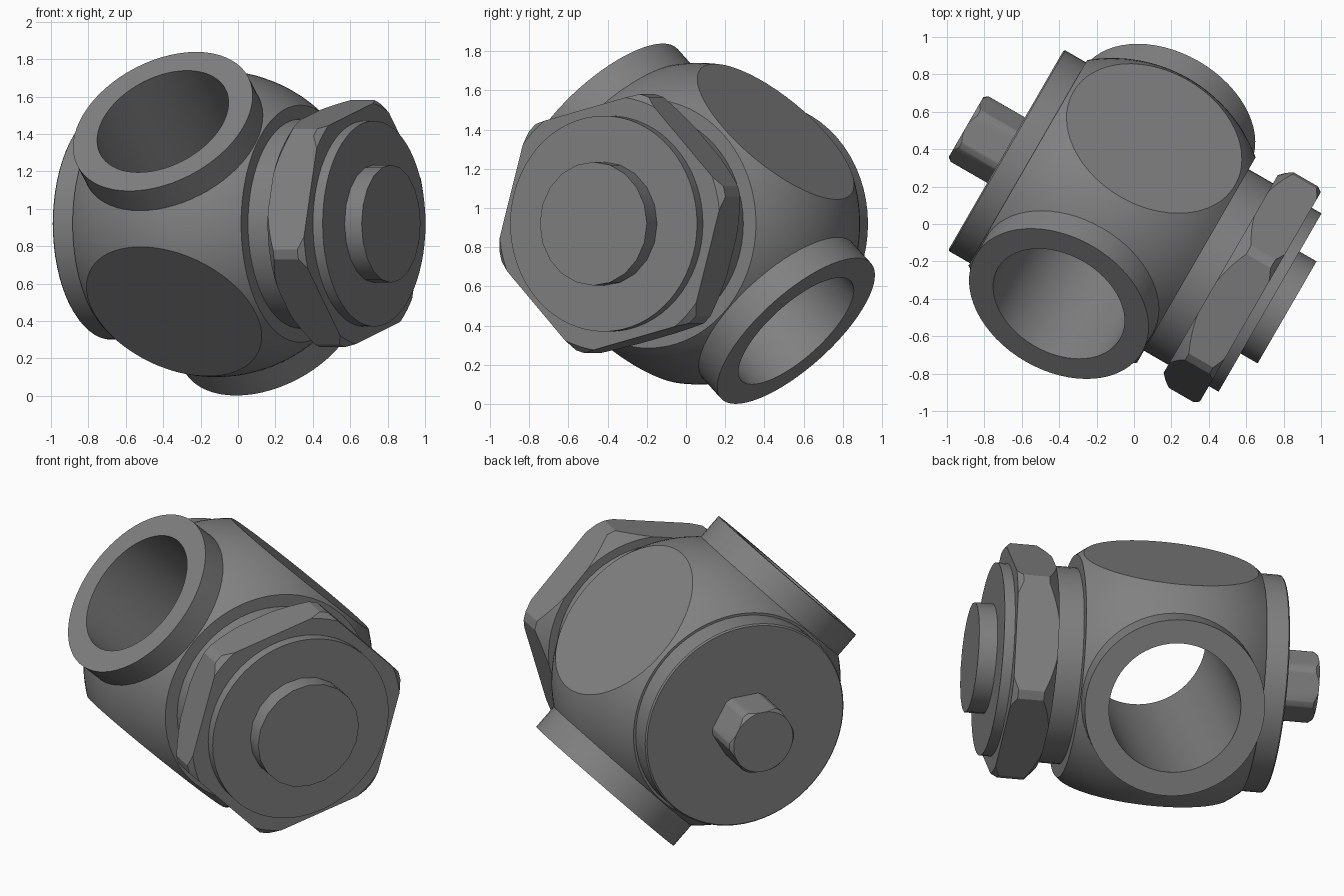
import bpy, bmesh
from math import sin, cos, pi, radians, sqrt
from mathutils import Matrix, Vector

cube = bpy.data.objects.get("Cube")
if cube:
    bpy.data.objects.remove(cube)

# Single metal colour
metal = bpy.data.materials.new("grey metal")
metal.use_nodes = True
GREY = (0.22, 0.22, 0.22, 1)
metal.diffuse_color = GREY
metal.node_tree.nodes["Principled BSDF"].inputs["Base Color"].default_value = GREY

# Frames: main axis is level and turned 30 degrees, ports cross it on a slant
CENTRE = Vector((0, 0, 0.92))
MAIN = Vector((cos(radians(30)), -0.5, 0))
SIDE = Vector((0.5, cos(radians(30)), 0))
UP = Vector((0, 0, 1))
SLANT = radians(43.8)
BODY_SHIFT = -0.135
SPHERE_R = 0.82
FLAT_D = 0.65
BORE_R = 0.377


def frame(x, y, z, origin):
    m = Matrix((x, y, z)).transposed().to_4x4()
    m.translation = origin
    return m


MAIN_FRAME = frame(SIDE, UP, MAIN, CENTRE)
PORT_DIR = UP * sin(SLANT) - SIDE * cos(SLANT)
PORT_ORIGIN = CENTRE + MAIN * BODY_SHIFT


def port_frame(sign):
    n = PORT_DIR * sign
    return frame(MAIN, n.cross(MAIN), n, PORT_ORIGIN)


def lathe(name, profile, matrix, sides=64, turn=0, closed=False, edit=None):
    """Revolve (radius, height) points round the local z axis."""
    bm = bmesh.new()
    vs = [bm.verts.new((r * cos(turn), r * sin(turn), h)) for r, h in profile]
    pairs = list(zip(vs, vs[1:])) + ([(vs[-1], vs[0])] if closed else [])
    edges = [bm.edges.new(p) for p in pairs]
    bmesh.ops.spin(bm, geom=vs + edges, cent=(0, 0, 0), axis=(0, 0, 1),
                   angle=2 * pi, steps=sides)
    bmesh.ops.remove_doubles(bm, verts=bm.verts[:], dist=1e-4)
    if edit:
        edit(bm)
    bmesh.ops.recalc_face_normals(bm, faces=bm.faces[:])
    mesh = bpy.data.meshes.new(name)
    bm.to_mesh(mesh)
    bm.free()
    mesh.materials.append(metal)
    ob = bpy.data.objects.new(name, mesh)
    bpy.context.collection.objects.link(ob)
    ob.matrix_world = matrix
    return ob


def disc(r, low, high, bevel=0.0):
    if not bevel:
        return [(0, low), (r, low), (r, high), (0, high)]
    return [(0, low), (r - bevel, low), (r, low + bevel),
            (r, high - bevel), (r - bevel, high), (0, high)]


def activate(ob):
    bpy.ops.object.select_all(action='DESELECT')
    ob.select_set(True)
    bpy.context.view_layer.objects.active = ob


def combine(ob, tool, operation):
    bpy.context.view_layer.update()
    activate(ob)
    mod = ob.modifiers.new("combine", 'BOOLEAN')
    mod.operation = operation
    mod.solver = 'EXACT'
    mod.object = tool
    bpy.ops.object.modifier_apply(modifier=mod.name)
    bpy.data.objects.remove(tool)
    return ob


def hex_part(name, radius, low, high, turn, trim):
    """Hexagonal prism with turned-down corners."""
    prism = lathe(name, disc(radius, low, high), MAIN_FRAME, 6, turn)
    return combine(prism, lathe("trim", trim, MAIN_FRAME, 96), 'INTERSECT')


# Ball body with four flats
def cut_flats(bm):
    for k in range(4):
        a = SLANT + pi / 2 * k
        n = Vector((-cos(a), sin(a), 0))
        cut = bmesh.ops.bisect_plane(
            bm, geom=bm.verts[:] + bm.edges[:] + bm.faces[:], dist=1e-5,
            plane_co=n * FLAT_D, plane_no=n, clear_outer=True)
        rim = [e for e in cut["geom_cut"] if isinstance(e, bmesh.types.BMEdge)]
        bmesh.ops.edgeloop_fill(bm, edges=rim)


HALF = 0.52
arc = []
for i in range(25):
    h = -HALF + 2 * HALF * i / 24
    arc.append((sqrt(SPHERE_R ** 2 - h * h), h + BODY_SHIFT))
profile = [(0, arc[0][1])] + arc + [(0, arc[-1][1])]
body = lathe("valve_body", profile, MAIN_FRAME, 96, edit=cut_flats)
bore = lathe("bore_cutter", disc(BORE_R, -1, 1), port_frame(1), 64)
parts = [combine(body, bore, 'DIFFERENCE')]

# Port collars on opposite sides
collar = [(BORE_R, FLAT_D), (0.515, 0.62), (0.515, 0.79), (BORE_R, 0.79)]
for name, sign in (("upper_port_collar", 1), ("lower_port_collar", -1)):
    parts.append(lathe(name, collar, port_frame(sign), closed=True))

# Round parts along the main axis
for name, r, low, high, bevel, sides in (
        ("back_flange", 0.62, -0.79, -0.64, 0.008, 64),
        ("neck", 0.56, 0.37, 0.56, 0, 64),
        ("front_disc", 0.55, 0.76, 0.84, 0, 64),
        ("front_cap", 0.315, 0.82, 0.945, 0, 20)):
    parts.append(lathe(name, disc(r, low, high, bevel), MAIN_FRAME, sides))

# Large hex nut and small bolt head
parts.append(hex_part(
    "hex_nut", 0.695, 0.535, 0.78, radians(14),
    [(0, 0.535), (0.61, 0.535), (0.68, 0.6), (0.68, 0.75), (0.65, 0.78), (0, 0.78)]))
parts.append(hex_part(
    "bolt_head", 0.213, -1.037, -0.77, 0,
    [(0, -1.037), (0.185, -1.037), (0.202, -1.015), (0.202, -0.77), (0, -0.77)]))

for ob in parts:
    activate(ob)
    bpy.ops.object.shade_smooth_by_angle(angle=radians(25))
